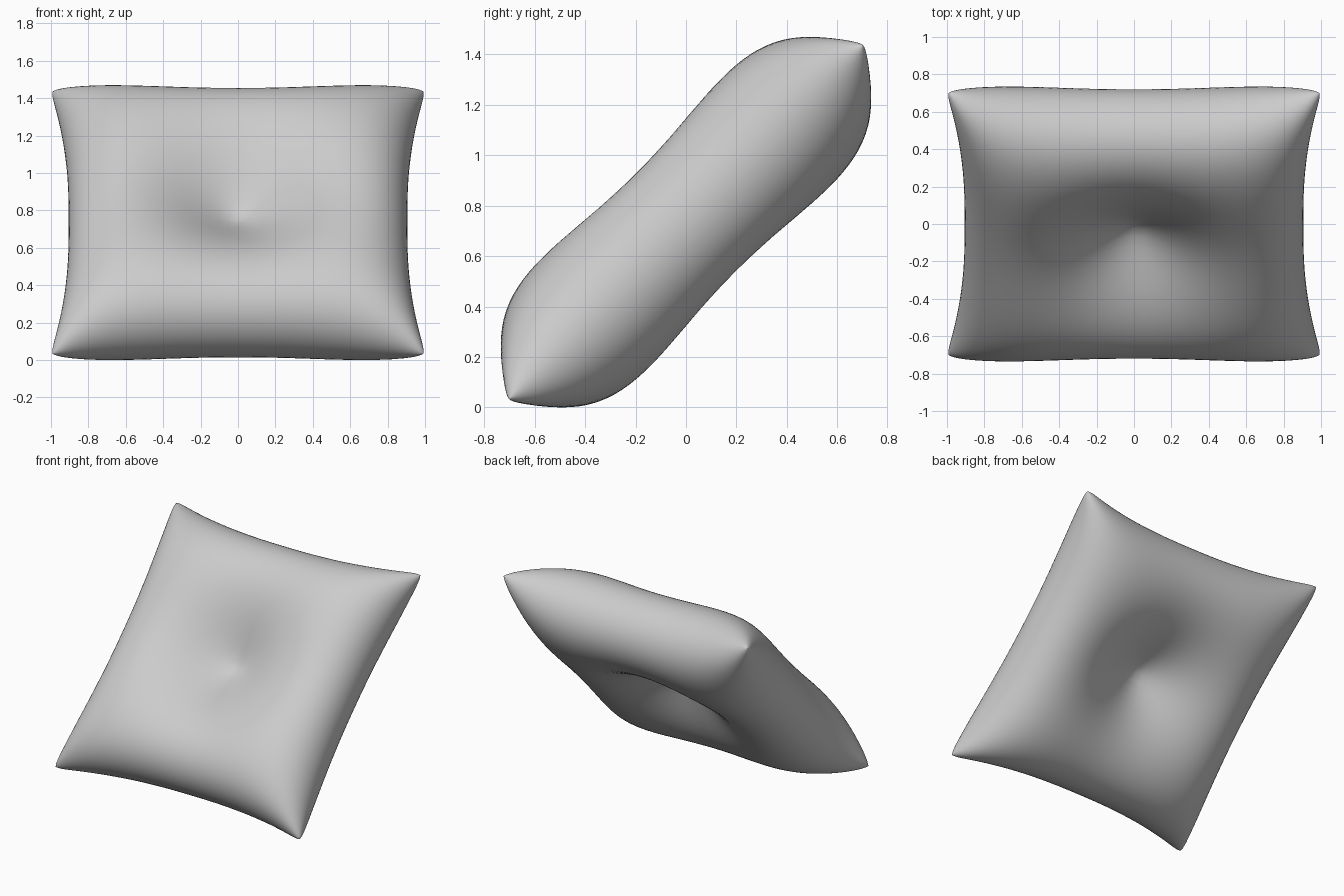
import bpy, bmesh
from math import sin, pi, exp, hypot, sqrt
from mathutils import Matrix

if "Cube" in bpy.data.objects:
    bpy.data.objects.remove(bpy.data.objects["Cube"])

N = 56            # grid segments per side
HALF = 0.37       # half thickness of the stuffing


def pillow_point(a, b, side):
    """Map a flat grid position (-1..1) to one face of the cushion."""
    s, t = sin(a * pi / 2), sin(b * pi / 2)
    # sides bow inwards between the four pointed corners, tips slightly rounded
    u = s * (0.905 + 0.098 * abs(t) ** 2.5 - 0.012 * abs(t) ** 40)
    v = t * (0.905 + 0.098 * abs(s) ** 2.5 - 0.012 * abs(s) ** 40)
    # puffed profile with a pinched dimple in the middle
    puff = sqrt(max(0, (1 - s ** 4) * (1 - t ** 4)))
    dimple = 0.34 * exp(-(hypot(u, v) / 0.42) ** 1.5)
    h = max(0, HALF - dimple) * puff
    return u, v, side * h


# Two puffed faces, joined along the rim
bm = bmesh.new()
for side in (1, -1):
    made = bmesh.ops.create_grid(bm, x_segments=N, y_segments=N, size=1)["verts"]
    for vert in made:
        vert.co = pillow_point(vert.co.x, vert.co.y, side)
bmesh.ops.remove_doubles(bm, verts=bm.verts, dist=0.0004)
bmesh.ops.recalc_face_normals(bm, faces=bm.faces)

# Lean the cushion back at 45 degrees and stand it on the ground
bmesh.ops.transform(bm, verts=bm.verts, matrix=Matrix.Rotation(pi / 4, 4, 'X'))
low = min(v.co.z for v in bm.verts)
bmesh.ops.translate(bm, verts=bm.verts, vec=(0, 0, -low))
for f in bm.faces:
    f.smooth = True

mesh = bpy.data.meshes.new("cushion")
bm.to_mesh(mesh)
bm.free()
cushion = bpy.data.objects.new("cushion", mesh)
bpy.context.collection.objects.link(cushion)
